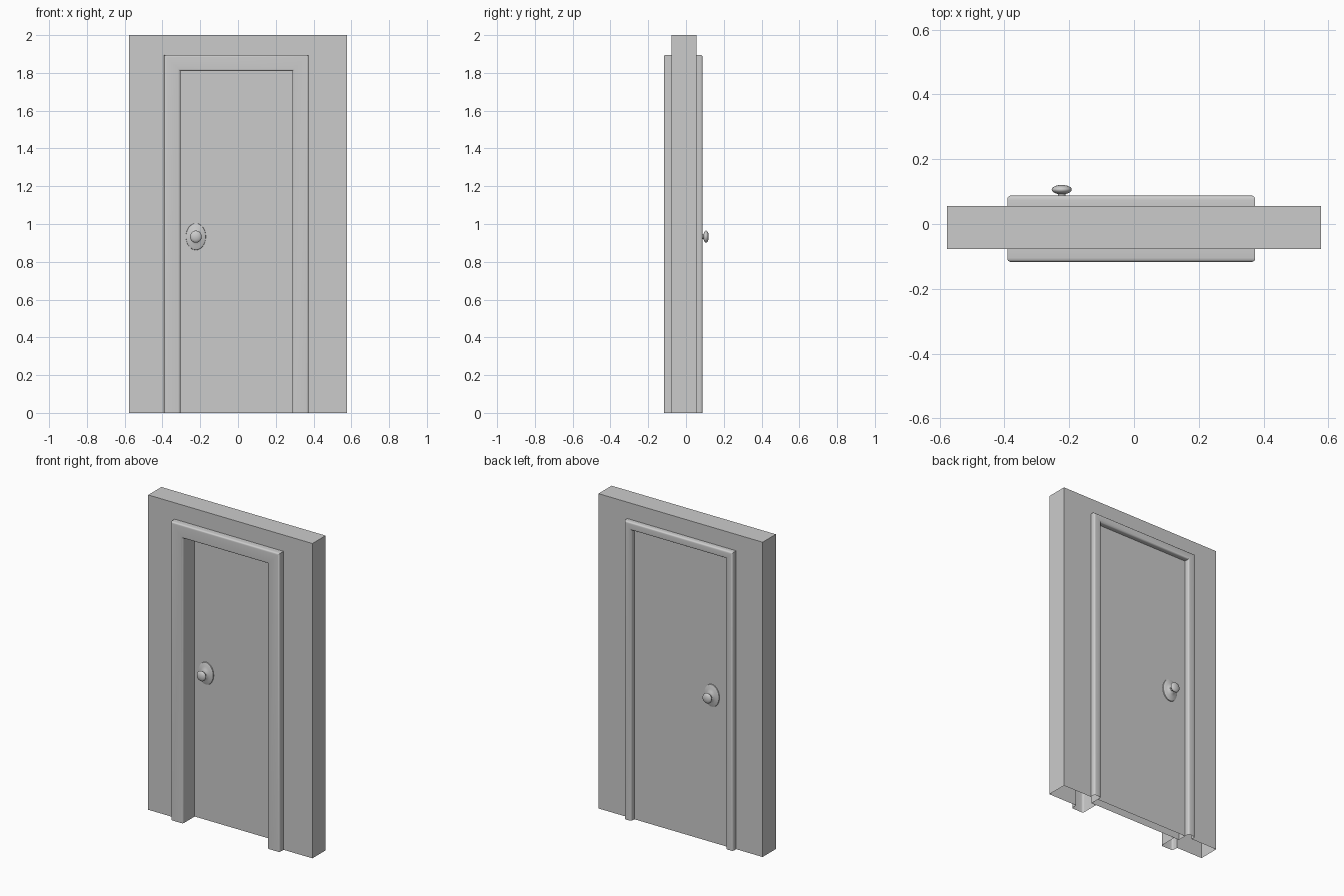
import bpy, bmesh, math
from mathutils import Vector

if "Cube" in bpy.data.objects:
    bpy.data.objects.remove(bpy.data.objects["Cube"])

# Door opening at the front face of the casing
XL, XR, ZT = -0.305, 0.288, 1.81
CASING = 0.086           # casing width
REBATE = 0.035           # step that the door sits in
DOOR_Y0, DOOR_Y1 = 0.0, 0.057


def finish(name, bm, smooth=None):
    mesh = bpy.data.meshes.new(name)
    bm.to_mesh(mesh)
    bm.free()
    ob = bpy.data.objects.new(name, mesh)
    bpy.context.collection.objects.link(ob)
    if smooth:
        bpy.ops.object.select_all(action='DESELECT')
        ob.select_set(True)
        bpy.context.view_layer.objects.active = ob
        bpy.ops.object.shade_smooth_by_angle(angle=math.radians(smooth))
    return ob


def arch(name, rows, smooth=None):
    """Skin an upside-down U through rows of (left, right, top, y)."""
    bm = bmesh.new()
    grid = [[bm.verts.new(p) for p in
             ((l, y, 0), (l, y, t), (r, y, t), (r, y, 0))]
            for l, r, t, y in rows]
    for a, b in zip(grid, grid[1:]):
        for k in range(3):
            bm.faces.new((a[k], b[k], b[k + 1], a[k + 1]))
    return finish(name, bm, smooth)


def opening(w, y):
    return (XL - w, XR + w, ZT + w, y)


def rounded(points, steps=4):
    """Round profile corners given as (w, y, radius)."""
    out = []
    for i, (w, y, r) in enumerate(points):
        p = Vector((w, y))
        if r == 0:
            out.append(p)
            continue
        a = p + (Vector(points[i - 1][:2]) - p).normalized() * r
        b = p + (Vector(points[i + 1][:2]) - p).normalized() * r
        for s in range(steps + 1):
            t = s / steps
            out.append(a * (1 - t) ** 2 + p * 2 * t * (1 - t) + b * t * t)
    return out


def lathe(name, profile, side, zscale):
    """Turn (radius, distance from door) about the knob axis."""
    n = 32
    y0 = DOOR_Y1 if side > 0 else DOOR_Y0
    bm = bmesh.new()
    rings = []
    for r, d in profile:
        rings.append([bm.verts.new((-0.223 + r * math.cos(k * math.tau / n),
                                    y0 + side * d,
                                    0.933 + zscale * r * math.sin(k * math.tau / n)))
                      for k in range(n)])
    for a, b in zip(rings, rings[1:]):
        for k in range(n):
            bm.faces.new((a[k], a[(k + 1) % n], b[(k + 1) % n], b[k]))
    bm.faces.new(rings[0])
    bm.faces.new(rings[-1])
    bmesh.ops.recalc_face_normals(bm, faces=bm.faces)
    return finish(name, bm, 40)


# Wall around the doorway
outer = (-0.577, 0.577, 2.0)
arch("wall", [opening(CASING, 0.055), (*outer, 0.055),
              (*outer, -0.077), opening(CASING, -0.077)])

# Door frame: wide front casing, deep jamb, narrow back casing
profile = rounded([(CASING, -0.077, 0), (CASING, -0.117, 0.013),
                   (0, -0.117, 0.013), (0, DOOR_Y0, 0), (REBATE, DOOR_Y0, 0),
                   (REBATE, 0.088, 0.014), (CASING, 0.088, 0.014),
                   (CASING, 0.055, 0)])
arch("door_frame", [opening(w, y) for w, y in profile], 40)

# Door panel, standing in the rebate
gap = REBATE - 0.001
bm = bmesh.new()
bmesh.ops.create_cube(bm, size=1)
for v in bm.verts:
    v.co = (XL - gap if v.co.x < 0 else XR + gap,
            DOOR_Y0 + 0.001 if v.co.y < 0 else DOOR_Y1,
            0 if v.co.z < 0 else ZT + gap)
bmesh.ops.delete(bm, geom=[f for f in bm.faces if f.normal.z < -0.5],
                 context='FACES_ONLY')
finish("door_panel", bm)

# Oval back plates, necks and flattened knobs on both faces
plate = [(0.053, 0), (0.052, 0.005), (0.046, 0.008), (0.034, 0.011),
         (0.022, 0.016), (0.015, 0.022)]
neck = [(0.015, 0.015), (0.012, 0.024), (0.012, 0.040)]
knob = [(0.031 * math.sin(a), 0.049 - 0.0145 * math.cos(a))
        for a in [math.pi * (0.03 + 0.94 * i / 14) for i in range(15)]]
for side, label in ((-1, "front"), (1, "back")):
    lathe(label + "_knob_plate", plate, side, 1.34)
    lathe(label + "_knob_neck", neck, side, 1.0)
    lathe(label + "_knob", knob, side, 1.03)
